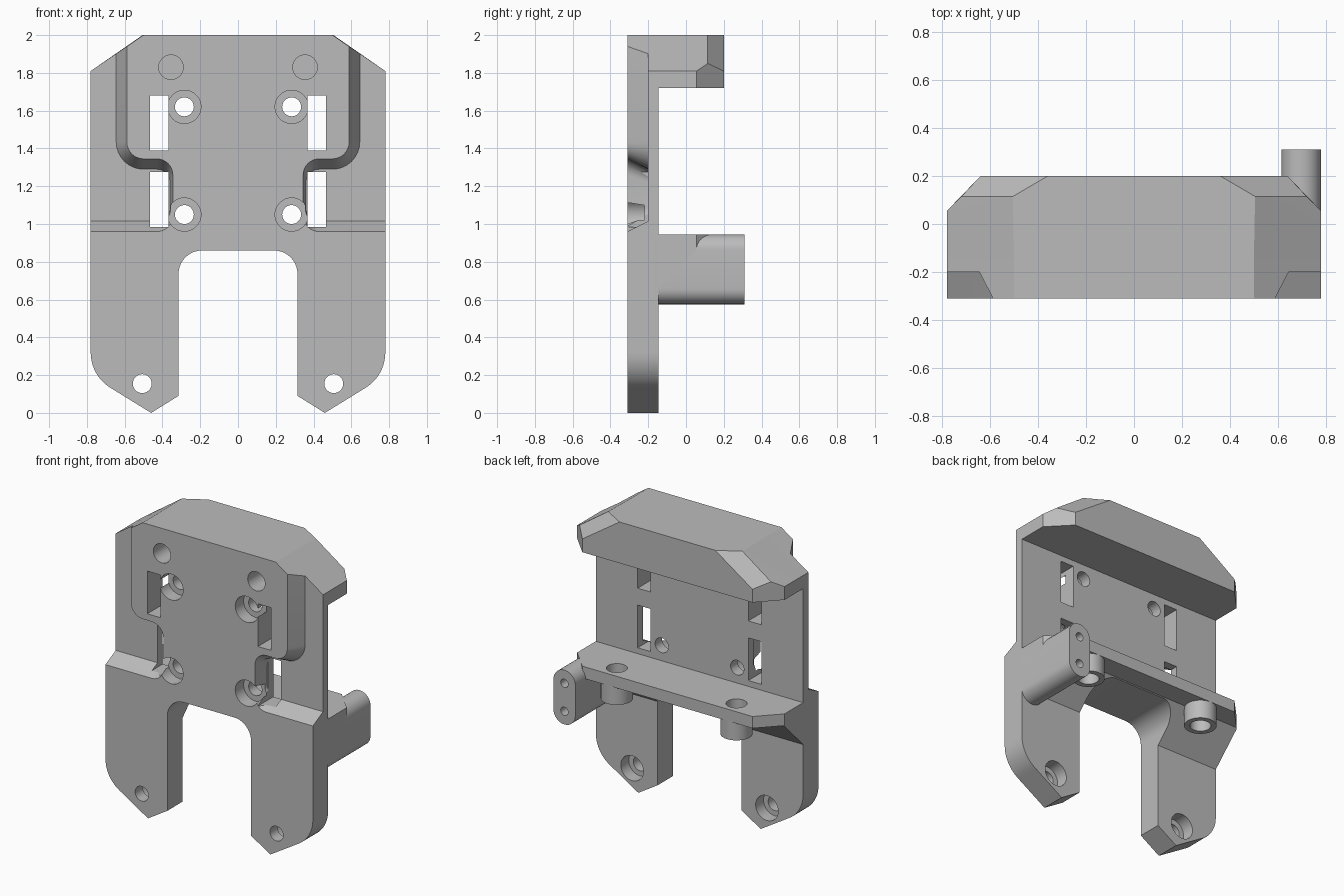
import bpy, bmesh, math

cube = bpy.data.objects.get("Cube")
if cube:
    bpy.data.objects.remove(cube, do_unlink=True)

grey = bpy.data.materials.new("plain grey")
grey.use_nodes = True
grey.diffuse_color = (0.5, 0.5, 0.5, 1)
grey.node_tree.nodes["Principled BSDF"].inputs["Base Color"].default_value = (0.5, 0.5, 0.5, 1)

AXES = {"x": lambda u, w, t: (t, u, w),
        "y": lambda u, w, t: (u, t, w),
        "z": lambda u, w, t: (u, w, t)}


def finish(name, bm):
    bmesh.ops.recalc_face_normals(bm, faces=bm.faces)
    mesh = bpy.data.meshes.new(name)
    bm.to_mesh(mesh)
    bm.free()
    mesh.materials.append(grey)
    obj = bpy.data.objects.new(name, mesh)
    bpy.context.collection.objects.link(obj)
    return obj


def prism(name, axis, a, b, pts, pts_b=None, side=1):
    """Extrude (or loft) an outline from a to b along an axis; side=-1 mirrors in x."""
    bm = bmesh.new()
    put = AXES[axis]
    rings = []
    for t, ring in ((a, pts), (b, pts_b or pts)):
        verts = []
        for u, w in ring:
            x, y, z = put(u, w, t)
            verts.append(bm.verts.new((x * side, y, z)))
        rings.append(verts)
    lo, hi = rings
    bm.faces.new(lo)
    bm.faces.new(hi[::-1])
    for i in range(len(lo)):
        j = (i + 1) % len(lo)
        bm.faces.new((lo[i], hi[i], hi[j], lo[j]))
    return finish(name, bm)


def arc(cu, cw, r, a0, a1, n=10):
    return [(cu + r * math.cos(math.radians(a0 + (a1 - a0) * i / n)),
             cw + r * math.sin(math.radians(a0 + (a1 - a0) * i / n))) for i in range(n + 1)]


def rod(name, axis, a, b, cu, cw, r, side=1):
    return prism(name, axis, a, b, arc(cu, cw, r, 0, 348.75, 31), side=side)


def rect(u0, u1, w0, w1):
    return [(u0, w0), (u1, w0), (u1, w1), (u0, w1)]


def cut(body, cutter):
    mod = body.modifiers.new("cut", "BOOLEAN")
    mod.operation = "DIFFERENCE"
    mod.solver = "EXACT"
    mod.object = cutter
    dg = bpy.context.evaluated_depsgraph_get()
    dg.update()
    mesh = bpy.data.meshes.new_from_object(body.evaluated_get(dg))
    body.modifiers.clear()
    body.data = mesh
    bpy.data.objects.remove(cutter, do_unlink=True)


FRONT, STEP, BACK, REAR = -0.31, -0.20, -0.145, 0.20
SIDES = (1, -1)

# Main plate with two legs and an arch between them
arch = [(0.315, 0.73)] + arc(0.19, 0.735, 0.125, 0, 90)
half = ([(0.5, 2.0), (0.78, 1.81)] + arc(0.56, 0.32, 0.22, 0, -60)
        + [(0.46, 0.0), (0.315, 0.09)] + arch)
plate = prism("main_plate", "y", FRONT, BACK, half + [(-x, z) for x, z in reversed(half)])

# Sloped side recesses: floor outline and wider mouth outline
deep = ([(0.9, 2.2), (0.645, 2.2)] + arc(0.5, 1.435, 0.145, 0, -90, 8)
        + arc(0.43, 1.22, 0.07, 90, 180, 8) + arc(0.43, 1.085, 0.07, 180, 270, 8) + [(0.9, 1.015)])
wide = ([(0.9, 2.2), (0.588, 2.2)] + arc(0.5, 1.433, 0.088, 0, -90, 8)
        + arc(0.43, 1.26, 0.085, 90, 180, 8) + arc(0.43, 1.045, 0.085, 180, 270, 8) + [(0.9, 0.96)])
mouth = [(d[0] + (w[0] - d[0]) * 1.09, d[1] + (w[1] - d[1]) * 1.09) for d, w in zip(deep, wide)]

for s in SIDES:
    cut(plate, prism("recess", "y", STEP, FRONT - 0.01, deep, mouth, side=s))
    # Slots
    for z0, z1 in ((0.985, 1.275), (1.39, 1.68)):
        cut(plate, prism("slot", "y", -0.5, 0, rect(0.367, 0.465, z0, z1), side=s))
    # Counterbored screw holes
    for z in (1.05, 1.62):
        cut(plate, rod("bore", "y", -0.5, -0.22, 0.284, z, 0.088, s))
        cut(plate, rod("hole", "y", -0.5, 0, 0.284, z, 0.05, s))
    # Blind holes near the top
    cut(plate, rod("blind", "y", -0.5, -0.16, 0.355, 1.83, 0.065, s))
    # Leg holes, counterbored from behind
    cut(plate, rod("hole", "y", -0.5, 0, 0.507, 0.155, 0.05, s))
    cut(plate, rod("bore", "y", -0.23, 0, 0.507, 0.155, 0.085, s))

# Faceted overhang at the top
bm = bmesh.new()
corners = [(0.5, BACK, 2), (0.505, 0.115, 2), (0.36, REAR, 2), (0.64, REAR, 1.81),
           (0.72, 0.115, 1.85), (0.78, 0.055, 1.81), (0.78, BACK, 1.81),
           (0.78, BACK, 1.72), (0.78, 0.055, 1.72), (0.64, REAR, 1.72)]
for s in SIDES:
    for x, y, z in corners:
        bm.verts.new((x * s, y, z))
bmesh.ops.convex_hull(bm, input=bm.verts)
bmesh.ops.dissolve_limit(bm, angle_limit=0.03, verts=bm.verts, edges=bm.edges)
overhang = finish("top_overhang", bm)

# Rear shelf with a sloped underside, opened by the arch
shelf = prism("rear_shelf", "x", -0.78, 0.78,
              [(BACK, 0.945), (REAR, 0.945), (REAR, 0.865), (0.06, 0.865), (BACK, 0.66)])
arch_half = [(0.315, 0.3)] + arch
cut(shelf, prism("arch", "y", -0.5, 0.5, arch_half + [(-x, z) for x, z in reversed(arch_half)]))
bosses = []
for s in SIDES:
    cut(shelf, prism("corner", "z", 0, 1.5, [(0.64, REAR), (0.78, 0.055), (0.9, -0.069), (0.9, 0.4), (0.447, 0.4)], side=s))
    cut(shelf, rod("hole", "z", 0, 1.5, 0.45, 0.1, 0.065, s))
    # Hollow bosses below the shelf
    boss = rod("left_boss" if s > 0 else "right_boss", "z", 0.74, 0.90, 0.45, 0.1, 0.1, s)
    cut(boss, rod("hole", "z", 0, 1.5, 0.45, 0.1, 0.065, s))
    bosses.append(boss)

# Rounded arm on the left with two small screw holes in its end
r = 0.0825
arm = prism("side_arm", "y", BACK, 0.31,
            arc(0.6975, 0.945 - r, r, 0, 180, 16) + arc(0.6975, 0.575 + r, r, 180, 360, 16))
for z in (0.855, 0.665):
    cut(arm, rod("hole", "y", 0.1, 0.5, 0.6975, z, 0.028))

# Smooth round surfaces, keep hard edges
bpy.ops.object.select_all(action="DESELECT")
for obj in [plate, overhang, shelf, arm] + bosses:
    obj.select_set(True)
bpy.context.view_layer.objects.active = plate
bpy.ops.object.shade_smooth_by_angle(angle=math.radians(25))
